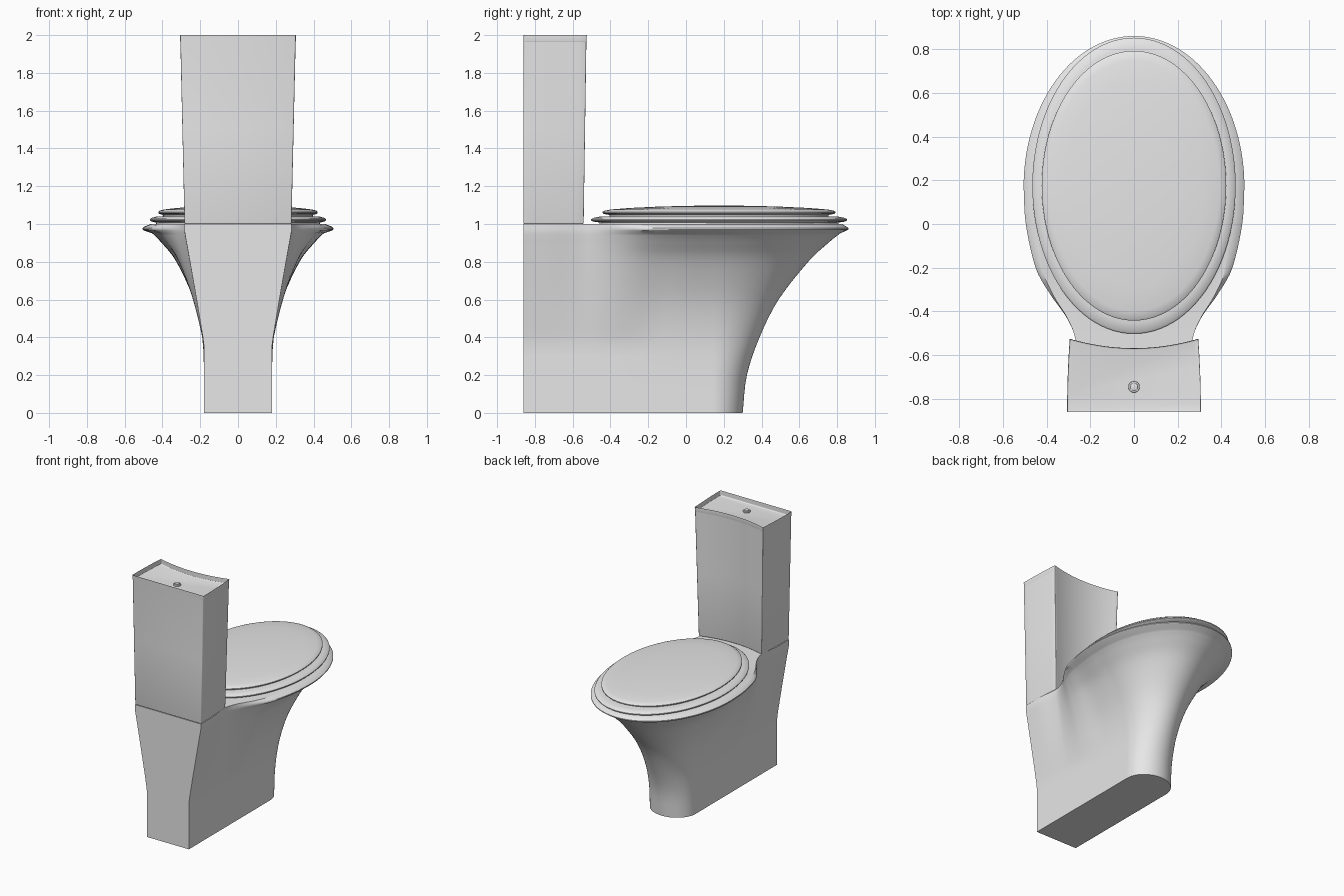
import bpy, bmesh, math
from mathutils import Vector

cube = bpy.data.objects.get("Cube")
if cube:
    bpy.data.objects.remove(cube, do_unlink=True)

ceramic = bpy.data.materials.new("white_ceramic")
ceramic.use_nodes = True
ceramic.diffuse_color = (0.8, 0.8, 0.8, 1)
ceramic.node_tree.nodes["Principled BSDF"].inputs["Base Color"].default_value = (0.8, 0.8, 0.8, 1)


def lerp(a, b, t):
    return a + (b - a) * t


def spline(points, steps):
    """Smooth curve through points of any dimension."""
    pts = [Vector(p) for p in points]
    pts = [2 * pts[0] - pts[1]] + pts + [2 * pts[-1] - pts[-2]]
    out = []
    for a, b, c, d in zip(pts, pts[1:], pts[2:], pts[3:]):
        for i in range(steps):
            t = i / steps
            out.append(0.5 * (2 * b + (c - a) * t + (2 * a - 5 * b + 4 * c - d) * t ** 2
                              + (3 * b - a - 3 * c + d) * t ** 3))
    return out + [pts[-2]]


def finish(name, bm, bevel=0):
    bmesh.ops.recalc_face_normals(bm, faces=bm.faces)
    mesh = bpy.data.meshes.new(name)
    bm.to_mesh(mesh)
    bm.free()
    obj = bpy.data.objects.new(name, mesh)
    bpy.context.collection.objects.link(obj)
    mesh.materials.append(ceramic)
    bpy.ops.object.select_all(action='DESELECT')
    obj.select_set(True)
    bpy.context.view_layer.objects.active = obj
    if bevel:
        mod = obj.modifiers.new("rounded_edges", 'BEVEL')
        mod.width = bevel
        mod.segments = 3
        mod.limit_method = 'ANGLE'
        mod.angle_limit = math.radians(40)
        bpy.ops.object.modifier_apply(modifier=mod.name)
    bpy.ops.object.shade_smooth_by_angle(angle=math.radians(35))
    return obj


def loft(rings):
    """Skin closed rings of equal length and cap both ends; returns mesh and top face."""
    bm = bmesh.new()
    rows = [[bm.verts.new(p) for p in ring] for ring in rings]
    n = len(rows[0])
    for low, high in zip(rows, rows[1:]):
        for i in range(n):
            j = (i + 1) % n
            bm.faces.new((low[i], low[j], high[j], high[i]))
    bm.faces.new(rows[0][::-1])
    return bm, bm.faces.new(rows[-1])


def mirrored(half):
    """Close a half outline running from the front centre to the back corner."""
    return half + [(-x, y, z) for x, y, z in reversed(half) if x > 1e-6]


# Pedestal and bowl: foot outline blended into the rim outline
ARC = 28
arc = [math.pi / 2 * i / ARC for i in range(ARC)]
rim = [(0.505 * math.sin(a), 0.17 + 0.69 * math.cos(a)) for a in arc]
foot = [(0.18 * math.sin(a), 0.14 + 0.16 * math.cos(a)) for a in arc]
rear = spline([(0.505, 0.17), (0.495, 0.0), (0.45, -0.2), (0.384, -0.32), (0.31, -0.425),
               (0.272, -0.51), (0.268, -0.58), (0.283, -0.72), (0.283, -0.86)], 5)
rim += [tuple(p) for p in rear]
foot += [(0.18, min(p.y, 0.14)) for p in rear]

# Each level: height, forward reach, side flare, rear flare
levels = [tuple(p) for p in spline([(0, 0, 0), (0.2, 0.04, 0), (0.4, 0.16, 0.03),
                                    (0.6, 0.34, 0.17), (0.8, 0.62, 0.45),
                                    (0.9, 0.81, 0.69), (0.95, 0.92, 0.84)], 4)]
levels += [(0.966, 0.985, 0.985), (0.972, 1, 1), (0.979, 1, 1), (0.985, 0.985, 0.98),
           (1.0, 0.94, 0.87)]


def level_ring(z, reach, flare):
    back = min(1, max(0, (z - 0.36) / 0.6))
    back = back if z > 0.9 else back ** 1.05
    half = []
    for (fx, fy), (rx, ry) in zip(foot, rim):
        w = min(1, max(0, (-0.1 - ry) / 0.42))
        w = w * w * (3 - 2 * w)
        half.append((lerp(fx, rx, lerp(flare, back, w)), lerp(fy, ry, reach), z))
    return mirrored(half)


bm, _ = loft([level_ring(*lv) for lv in levels])
finish("bowl_and_pedestal", bm)


# Seat and lid: stacked ovals with rounded edges
def oval_part(name, rx, ry, profile):
    n = 96
    rings = [[((rx - inset) * math.cos(2 * math.pi * i / n),
               0.175 + (ry - inset * ry / rx) * math.sin(2 * math.pi * i / n), z)
              for i in range(n)] for inset, z in profile]
    bm, _ = loft(rings)
    return finish(name, bm)


oval_part("seat", 0.465, 0.677,
          [(0.03, 0.998), (0.03, 1.008), (0.006, 1.013), (0, 1.019), (0, 1.025),
           (0.006, 1.032), (0.035, 1.04)])
oval_part("lid", 0.422, 0.617,
          [(0.025, 1.038), (0.025, 1.048), (0.006, 1.053), (0, 1.058), (0, 1.064),
           (0.006, 1.07), (0.03, 1.077), (0.1, 1.085), (0.2, 1.092), (0.3, 1.096),
           (0.4, 1.098)])


# Tank: tapered, bowed sides, hollow curved front, sunken top
def tank_ring(z):
    t = z - 1
    w = lerp(0.283, 0.306, t)
    front = lerp(-0.54, -0.525, t)
    half = []
    for i in range(13):
        u = i / 12
        half.append((u * (w - 0.012), front - 0.043 * (1 - u * u), z))
    for i in range(1, 9):
        u = i / 8
        half.append((w - 0.012 * (1 - u) ** 2, lerp(front, -0.86, u), z))
    return mirrored(half)


bm, top = loft([tank_ring(z) for z in (1.0, 1.5, 2.0)])
bmesh.ops.inset_region(bm, faces=[top], thickness=0.026, use_even_offset=True)
floor = bmesh.ops.extrude_discrete_faces(bm, faces=[top])["faces"][0]
bmesh.ops.translate(bm, verts=floor.verts, vec=(0, 0, -0.04))
finish("tank", bm, 0.01)


# Flush button on the sunken top
def disc(name, radius, z, height):
    bm = bmesh.new()
    bmesh.ops.create_cone(bm, cap_ends=True, segments=32, radius1=radius, radius2=radius,
                          depth=height)
    bmesh.ops.translate(bm, verts=bm.verts, vec=(0, -0.745, z))
    finish(name, bm, 0.003)


disc("button_collar", 0.026, 1.964, 0.012)
disc("flush_button", 0.018, 1.97, 0.014)
